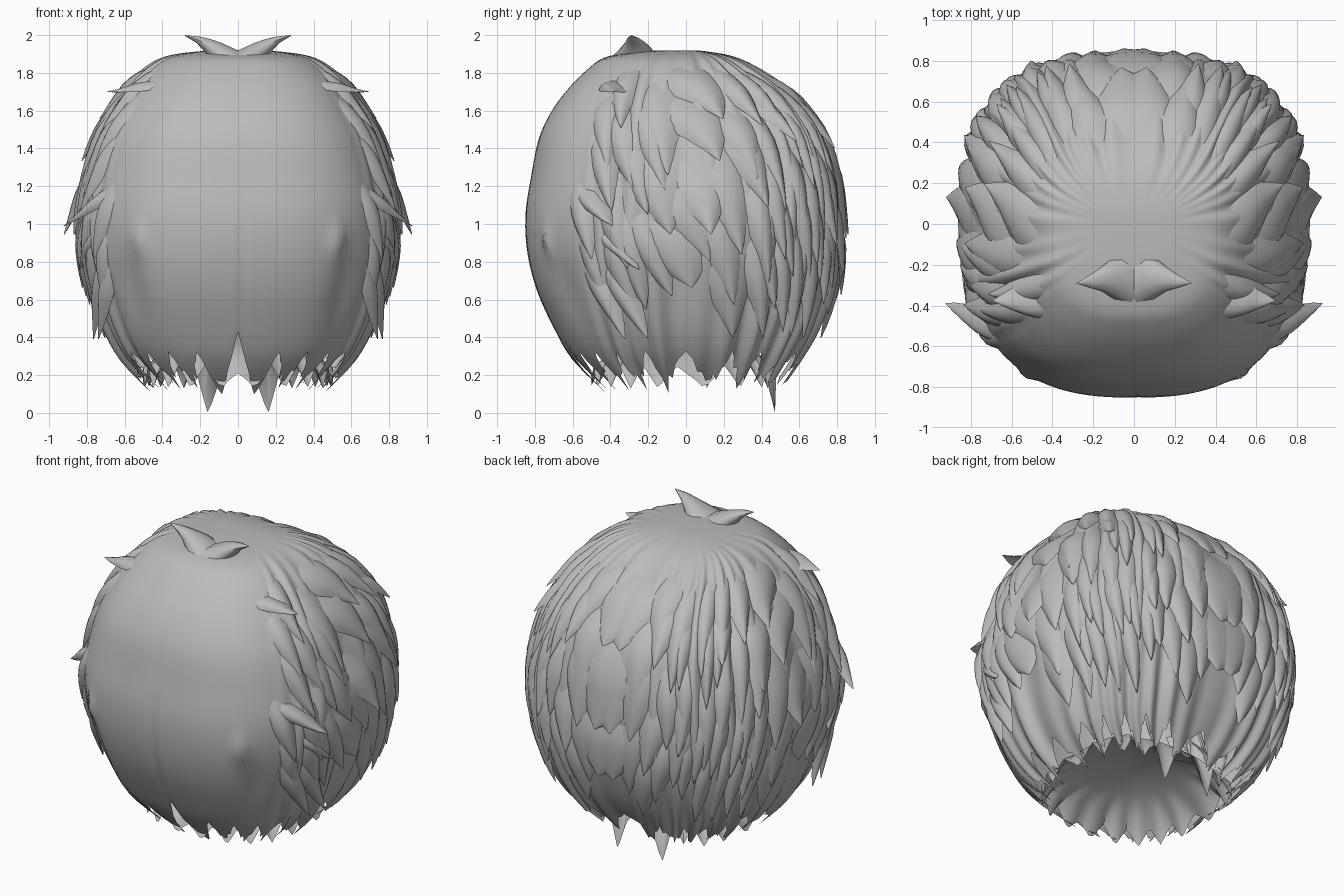
import bpy, bmesh, math, random
from mathutils import Vector

random.seed(4)
if "Cube" in bpy.data.objects:
    bpy.data.objects.remove(bpy.data.objects["Cube"])

hair = bpy.data.materials.new("hair_grey")
hair.use_nodes = True
hair.diffuse_color = (0.5, 0.5, 0.5, 1)
hair.node_tree.nodes["Principled BSDF"].inputs["Base Color"].default_value = (0.5, 0.5, 0.5, 1)

# Head profile from crown to neck: height, half width, front depth, back depth
PROFILE = [(1.92, 0, 0, 0), (1.915, .2, .22, .1), (1.885, .38, .42, .25), (1.82, .49, .52, .38),
           (1.72, .58, .62, .52), (1.6, .66, .71, .63), (1.45, .74, .78, .73), (1.25, .8, .82, .79),
           (1.05, .83, .85, .81), (.85, .82, .84, .81), (.65, .77, .79, .78), (.45, .7, .7, .71),
           (.28, .6, .6, .61), (.1, .42, .42, .48)]
LAST = len(PROFILE) - 1


def profile_at(t):
    t = min(max(t, 0), LAST - 1e-6)
    i = int(t)
    u = t - i
    p = [PROFILE[min(max(k, 0), LAST)] for k in (i - 1, i, i + 1, i + 2)]
    return [b + .5 * u * (c - a + u * (2 * a - 5 * b + 4 * c - d + u * (3 * (b - c) + d - a)))
            for a, b, c, d in zip(*p)]


def head(a, t):
    """Point on the head: a is degrees from the front, t the profile row."""
    z, w, f, b = profile_at(t)
    s, c = math.sin(math.radians(a)), math.cos(math.radians(a))
    power = .78 if c > 0 else .78 - .1 * min(1, -3 * c)
    x = math.copysign(abs(s) ** power, s)
    y = math.copysign(abs(c) ** power, c)
    return Vector((w * x, -(f if c > 0 else b) * y, z))


def normal(a, t):
    t = max(t, .3)
    n = (head(a + 1, t) - head(a - 1, t)).cross(head(a, t - .1) - head(a, t + .1))
    return n.normalized()


def smoothstep(lo, hi, v):
    v = min(max((v - lo) / (hi - lo), 0), 1)
    return v * v * (3 - 2 * v)


def finish(name, bm, mirror=False, angle=50):
    me = bpy.data.meshes.new(name)
    bm.to_mesh(me)
    bm.free()
    ob = bpy.data.objects.new(name, me)
    bpy.context.collection.objects.link(ob)
    me.materials.append(hair)
    if mirror:
        ob.modifiers.new("mirror", "MIRROR").use_mirror_merge = False
    bpy.ops.object.select_all(action="DESELECT")
    ob.select_set(True)
    bpy.context.view_layer.objects.active = ob
    bpy.ops.object.shade_smooth_by_angle(angle=math.radians(angle))


def skin(bm, rows, closed):
    """Bridge rows of points with quads."""
    grid = [[bm.verts.new(p) for p in row] for row in rows]
    n = len(grid[0])
    for r, q in zip(grid, grid[1:]):
        for i in range(n if closed else n - 1):
            j = (i + 1) % n
            bm.faces.new((r[i], q[i], q[j], r[j]))


def tooth(a, width):
    return 1 - abs(2 * ((a / width) % 1) - 1)


# Scalp: smooth face side, grooved sides and back, pointed hem
def scalp_point(a, f):
    m = min(a, 360 - a)
    side = smoothstep(48, 68, m)
    if m < 15:
        hem = 11.1 + tooth(m, 15) ** .5 * 1.9
    else:
        hem = 11.75 + tooth(m, 15) ** .75 * (.9 + .2 * math.sin(m * 1.7))
    t = f * hem
    groove = .014 * math.sin(m * .62 + math.sin(t * .7)) + .01 * math.sin(m * .37 - t * .3)
    cheek = math.exp(-((m - 34) / 4) ** 2 - ((t - 8.7) / .35) ** 2)
    hollow = math.exp(-((m - 42) / 8) ** 2 - ((t - 10) / 1) ** 2)
    bump = groove * side * smoothstep(1, 5, t) + .025 * cheek - .02 * hollow
    return head(a, t) + normal(a, t) * bump


bm = bmesh.new()
skin(bm, [[scalp_point(i * 1.5, j / 44) for i in range(240)] for j in range(1, 45)], True)
bm.verts.ensure_lookup_table()
bm.faces.new(bm.verts[:240])
finish("scalp_hair", bm, angle=60)

# Underside: shallow bowl whose pointed locks hang below the hem
bm = bmesh.new()
rows = []
for f in (.05, .3, .6, .85, 1):
    row = []
    for i in range(144):
        a = i * 2.5
        m = min(a, 360 - a)
        deep = .26 if 155 < m < 178 else .12
        reach = .92 if m < 140 else .84
        p = head(a, 12.3) * (f * reach)
        p.z = .42 - .17 * f * f - (tooth(m + 3, 18) * deep if f == 1 else 0)
        row.append(p)
    rows.append(row)
skin(bm, rows, True)
bm.verts.ensure_lookup_table()
bm.faces.new(bm.verts[:144])
bmesh.ops.reverse_faces(bm, faces=bm.faces)
finish("underside_hair", bm)


# One pointed lock: its root and sides sink into the scalp, its tip stands free
def add_lock(bm, a0, t0, a1, t1, width, lift, steps=10):
    rows = []
    for k in range(steps + 1):
        u = k / steps
        a = a0 + (a1 - a0) * u ** 1.3
        t = t0 + (t1 - t0) * u
        span = width * (.75 + .25 * smoothstep(0, .4, u)) * (1 - smoothstep(.5, 1.1, u) * .95)
        if k == steps:
            span = .002
        radius = max(math.hypot(*head(a, t).xy), .3)
        ridge = -.03 + .065 * smoothstep(0, .65, u) + lift * u ** 3 - .01 * u ** 4
        base = -.03 + (.05 + lift) * u ** 3
        row = []
        for c in (-1, -.65, -.3, 0, .3, .65, 1):
            aa = a + math.degrees(c * span / 2 / radius)
            row.append(head(aa, t) + normal(aa, t) * (ridge + (base - ridge) * c * c))
        rows.append(row)
    skin(bm, rows, False)


# Overlapping layers from crown to hem, swept backward at the sides
for layer, (t0, length, first, count) in enumerate(
        [(2.2, 4.2, 60, 8), (3.6, 3.8, 58, 10), (5, 3.7, 58, 11), (6.3, 3.5, 55, 11), (7.4, 3.3, 52, 12)]):
    bm = bmesh.new()
    step = (180 - first) / count
    for i in range(count + 1):
        a = first + (i - .5 * (layer % 2)) * step + random.uniform(-2.5, 2.5)
        start = t0 + random.uniform(-.5, .5)
        end = min(start + length * random.uniform(.8, 1.15), 11.2)
        sweep = 18 * (1 - a / 180) + random.uniform(-2, 3)
        add_lock(bm, a, start, min(a + sweep, 179), end, random.uniform(.18, .25), random.uniform(0, .03))
    finish("hair_layer_%d" % (layer + 1), bm, True)

# Tufts standing out along the sides
bm = bmesh.new()
for tuft in [(50, 3.2, 66, 4.75, .24, .1), (50, 6.9, 71, 8.3, .22, .11), (92, 6, 95, 8.5, .19, .07),
             (60, 8, 78, 9.4, .18, .03), (54, 8.6, 70, 11.1, .19, .07), (62, 8.6, 79, 11.1, .18, .07),
             (110, 8, 118, 10.4, .18, .03), (125, 4, 130, 6.2, .2, .04), (150, 6, 153, 8.8, .2, .03)]:
    add_lock(bm, *tuft)
finish("side_tufts", bm, True)

# Crown tufts: a pair of curved horn-like wisps on a broad root
bm = bmesh.new()
rows = []
for x, y, z, depth, height in [(-.02, -.28, 1.83, .16, .07), (.05, -.27, 1.86, .13, .07),
                               (.11, -.265, 1.905, .095, .055), (.16, -.27, 1.945, .06, .035),
                               (.21, -.28, 1.975, .035, .018), (.28, -.29, 1.998, .002, .002)]:
    rows.append([(x - .5 * height * math.sin(k * math.pi / 5), y + depth * math.cos(k * math.pi / 5),
                  z + height * math.sin(k * math.pi / 5)) for k in range(10)])
skin(bm, rows, True)
bmesh.ops.recalc_face_normals(bm, faces=bm.faces)
finish("crown_tufts", bm, True)
